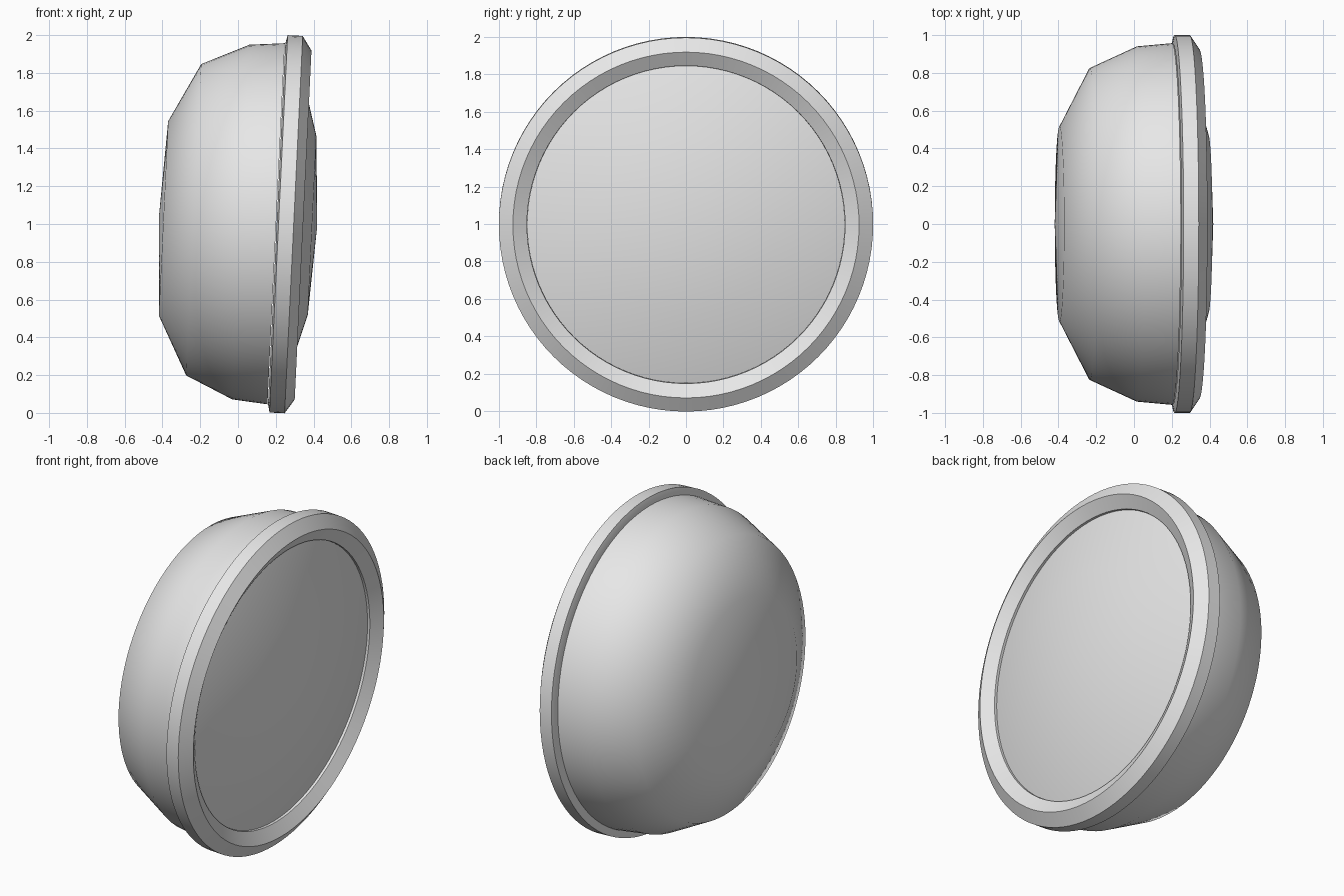
import bpy, bmesh, math
from mathutils import Matrix

if "Cube" in bpy.data.objects:
    bpy.data.objects.remove(bpy.data.objects["Cube"])

SEGMENTS = 96
TILT = math.radians(2.75)

grey = bpy.data.materials.new("light grey")
grey.diffuse_color = (0.8, 0.8, 0.8, 1)
grey.use_nodes = True
grey.node_tree.nodes["Principled BSDF"].inputs["Base Color"].default_value = grey.diffuse_color

# Axis runs along +x, tipped slightly downward
place = Matrix.Translation((0, 0, 1.011)) @ Matrix.Rotation(TILT, 4, 'Y')


def lathe(name, profile, closed=False, smooth_angle=30):
    """Spin (axis position, radius) points around the tilted x axis."""
    bm = bmesh.new()
    rings = []
    for u, r in profile:
        if r == 0:
            rings.append([bm.verts.new((u, 0, 0))] * SEGMENTS)
        else:
            rings.append([bm.verts.new((u, r * math.cos(a), r * math.sin(a)))
                          for a in (2 * math.pi * i / SEGMENTS for i in range(SEGMENTS))])
    pairs = list(zip(rings, rings[1:]))
    if closed:
        pairs.append((rings[-1], rings[0]))
    for a, b in pairs:
        for i in range(SEGMENTS):
            j = (i + 1) % SEGMENTS
            bm.faces.new(list(dict.fromkeys((a[i], a[j], b[j], b[i]))))
    bmesh.ops.recalc_face_normals(bm, faces=bm.faces)
    bm.transform(place)
    mesh = bpy.data.meshes.new(name)
    bm.to_mesh(mesh)
    bm.free()
    mesh.materials.append(grey)
    obj = bpy.data.objects.new(name, mesh)
    bpy.context.collection.objects.link(obj)
    bpy.ops.object.select_all(action='DESELECT')
    obj.select_set(True)
    bpy.context.view_layer.objects.active = obj
    bpy.ops.object.shade_smooth_by_angle(angle=math.radians(smooth_angle))
    return obj


# Rounded bowl behind the rim, closed at its open end inside the rim
lathe("bowl_housing", [(-0.42, 0), (-0.395, 0.515), (-0.235, 0.825),
                       (0.015, 0.94), (0.202, 0.957), (0.202, 0)], smooth_angle=60)

# Bevelled rim ring
lathe("rim", [(0.205, 0.955), (0.215, 1.0), (0.295, 1.0), (0.345, 0.925),
              (0.302, 0.85), (0.22, 0.85)], closed=True)

# Shallow domed front lens
lathe("lens", [(0.22, 0), (0.22, 0.849), (0.287, 0.849), (0.3925, 0.475), (0.42, 0)])
